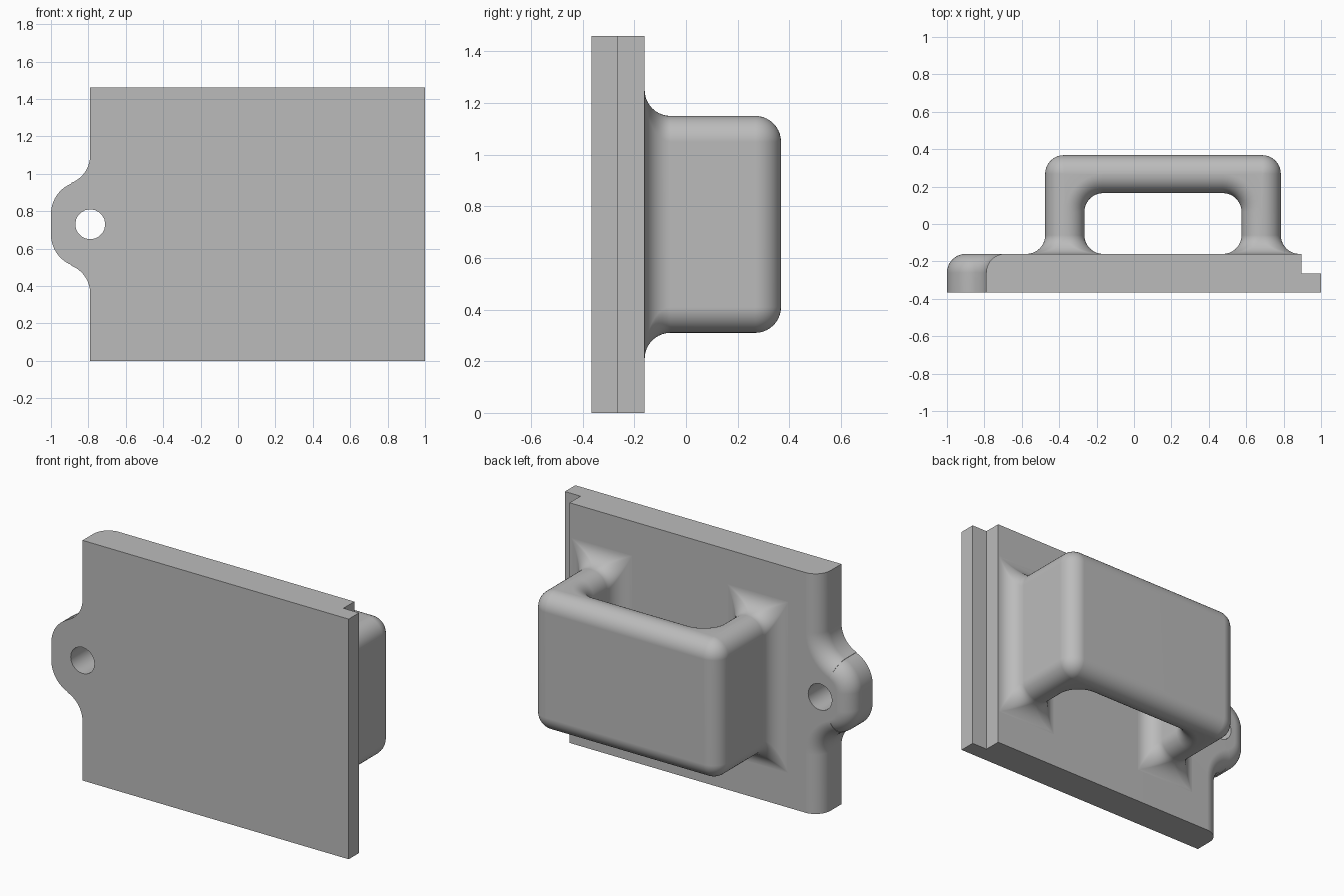
import bpy
import bmesh
from math import sin, cos, pi, radians
from mathutils import Vector

cube = bpy.data.objects.get("Cube")
if cube:
    bpy.data.objects.remove(cube, do_unlink=True)

STEPS = 10           # segments per quarter round
R = 0.1              # fillet radius used everywhere
MID_Z = 0.73         # height of the mirror plane
FRONT, BACK = -0.365, -0.16

grey = bpy.data.materials.new("plain grey")
grey.use_nodes = True
grey.diffuse_color = (0.5, 0.5, 0.5, 1)
grey.node_tree.nodes["Principled BSDF"].inputs["Base Color"].default_value = grey.diffuse_color


def arc(cx, cy, r, start, end):
    """Points along an arc, angles in degrees."""
    angles = [radians(start + (end - start) * i / STEPS) for i in range(STEPS + 1)]
    return [(cx + r * cos(a), cy + r * sin(a)) for a in angles]


def skin(bm, rows, wrap_rows=False, wrap_cols=False, caps=False):
    """Cover a grid of points with quads."""
    grid = [[bm.verts.new(p) for p in row] for row in rows]
    n, m = len(grid), len(grid[0])
    for i in range(n if wrap_rows else n - 1):
        for j in range(m if wrap_cols else m - 1):
            k, l = (i + 1) % n, (j + 1) % m
            bm.faces.new((grid[i][j], grid[i][l], grid[k][l], grid[k][j]))
    if caps:
        bm.faces.new(grid[0])
        bm.faces.new(grid[-1])


def make_object(name, bm):
    bmesh.ops.remove_doubles(bm, verts=bm.verts, dist=0.0002)
    bmesh.ops.recalc_face_normals(bm, faces=bm.faces)
    mesh = bpy.data.meshes.new(name)
    bm.to_mesh(mesh)
    bm.free()
    mesh.materials.append(grey)
    obj = bpy.data.objects.new(name, mesh)
    bpy.context.collection.objects.link(obj)
    return obj


def activate(obj):
    bpy.ops.object.select_all(action='DESELECT')
    obj.select_set(True)
    bpy.context.view_layer.objects.active = obj


def cut(obj, cutter):
    mod = obj.modifiers.new("cut", 'BOOLEAN')
    mod.operation = 'DIFFERENCE'
    mod.solver = 'EXACT'
    mod.object = cutter
    activate(obj)
    bpy.ops.object.modifier_apply(modifier=mod.name)
    bpy.data.objects.remove(cutter, do_unlink=True)


def smooth(obj):
    activate(obj)
    bpy.ops.object.shade_smooth_by_angle(angle=radians(30))
    mod = obj.modifiers.new("even normals", 'WEIGHTED_NORMAL')
    mod.keep_sharp = True


quarter = [radians(90 * i / STEPS) for i in range(STEPS + 1)]


# Back plate with the lug on its right side; the lug edge is rounded at the back
def plate_ring(y, inset):
    upper = [(-0.79 + inset, 2 * MID_Z)]
    upper += arc(-0.95, 1.10, 0.16 + inset, 0, -68.2)
    upper += arc(-0.824, 0.785, 0.176 - inset, 111.8, 180)
    lower = [(x, 2 * MID_Z - z) for x, z in reversed(upper)]
    outline = upper + lower + [(1, 0), (1, 2 * MID_Z)]
    return [(x, y, z) for x, z in outline]


bm = bmesh.new()
rows = [plate_ring(FRONT, 0)]
rows += [plate_ring(BACK - R + R * sin(a), R * (1 - cos(a))) for a in quarter]
skin(bm, rows, wrap_cols=True, caps=True)
plate = make_object("mounting_plate", bm)

# Rebate along the left edge
bm = bmesh.new()
bmesh.ops.create_cube(bm, size=1)
bmesh.ops.scale(bm, vec=(0.4, 0.4, 3), verts=bm.verts)
bmesh.ops.translate(bm, vec=(1.095, -0.065, MID_Z), verts=bm.verts)
cut(plate, make_object("rebate_cutter", bm))

# Hole through the lug
bm = bmesh.new()
skin(bm, [[(x, y, z) for x, z in arc(-0.79, MID_Z, 0.08, 0, 180)[:-1]
           + arc(-0.79, MID_Z, 0.08, 180, 360)[:-1]] for y in (-1, 1)],
     wrap_cols=True, caps=True)
cut(plate, make_object("hole_cutter", bm))
smooth(plate)


# Handle: a broad U with all its edges rounded
def u_path(left, right, top, radius, offset, z):
    r = radius + offset
    path = [(left + R - r, BACK + R)]
    path += arc(left + R, top - R, r, 180, 90)
    path += arc(right - R, top - R, r, 90, 0)
    path += [(right - R + r, BACK + R)]
    return [(x, y, z) for x, y in path]


layers = [(MID_Z - 0.32 - R * sin(a), R * (1 - cos(a))) for a in reversed(quarter)]
layers += [(MID_Z + 0.32 + R * sin(a), R * (1 - cos(a))) for a in quarter]
bm = bmesh.new()
outer = [u_path(-0.475, 0.785, 0.368, R, -d, z) for z, d in layers]
inner = [u_path(-0.265, 0.575, 0.165, R, d, z) for z, d in reversed(layers)]
skin(bm, outer + inner, wrap_rows=True)


# Flared feet where the handle meets the plate
def foot_ring(cx, a):
    flare, r = R * (1 - cos(a)), R * cos(a)
    hx, hz = 0.105 + flare - r, 0.42 + flare - r
    ring = []
    for sx, sz, start in ((1, 1, 0), (-1, 1, 90), (-1, -1, 180), (1, -1, 270)):
        ring += arc(cx + sx * hx, MID_Z + sz * hz, r, start, start + 90)
    return [(x, BACK + R - R * sin(a), z) for x, z in ring]


for cx in (-0.37, 0.68):
    skin(bm, [foot_ring(cx, a) for a in quarter], wrap_cols=True)
smooth(make_object("handle", bm))
